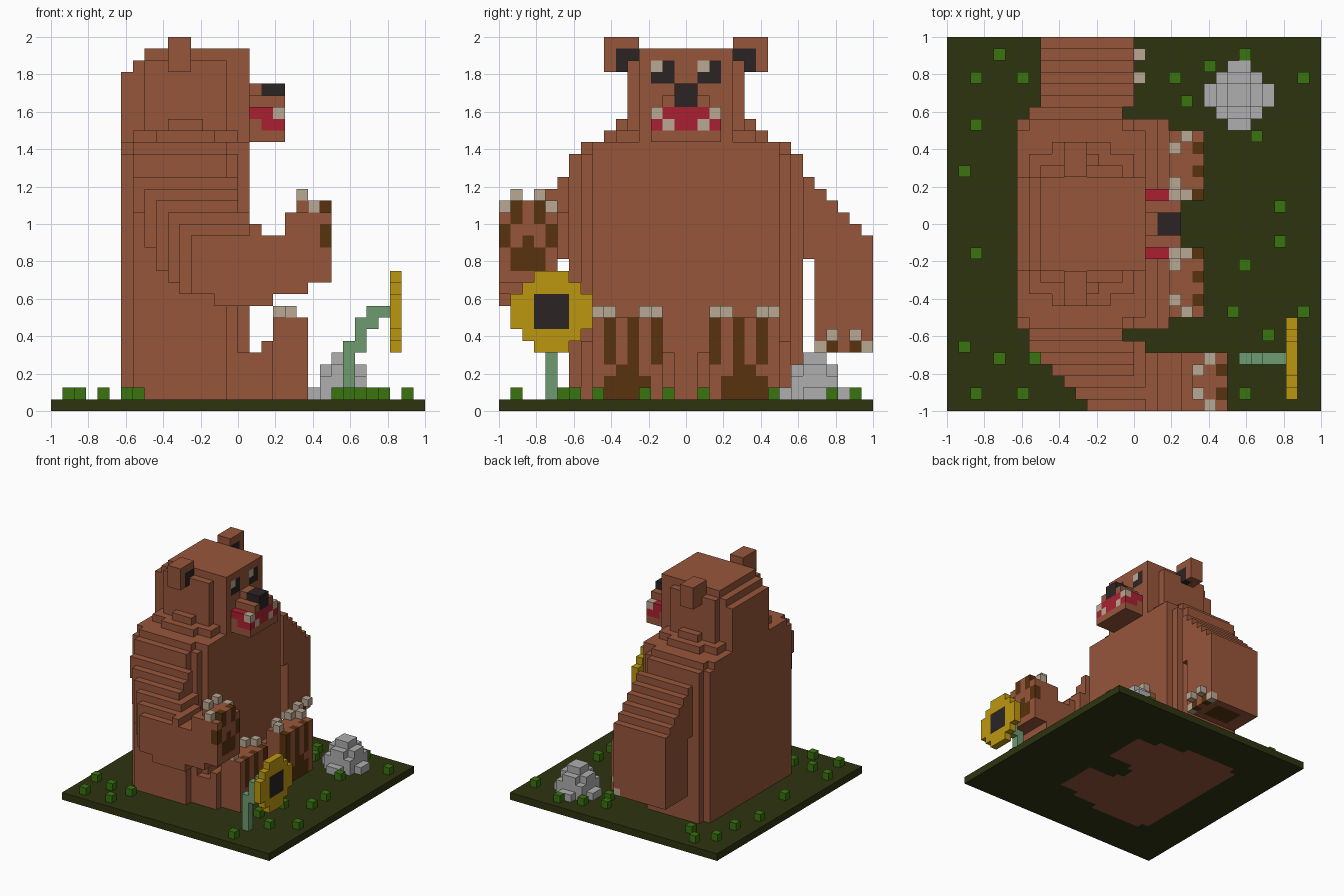
import bpy
import bmesh

cube = bpy.data.objects.get("Cube")
if cube:
    bpy.data.objects.remove(cube, do_unlink=True)

S = 2 / 32  # block size


def linear(c):
    c /= 255
    return c / 12.92 if c <= 0.04045 else ((c + 0.055) / 1.055) ** 2.4


def make_material(name, rgb):
    m = bpy.data.materials.new(name)
    col = [linear(c) for c in rgb] + [1]
    m.use_nodes = True
    m.diffuse_color = col
    m.node_tree.nodes["Principled BSDF"].inputs["Base Color"].default_value = col
    return m


MATS = {name: make_material(name, rgb) for name, rgb in {
    "brown_fur": (151, 86, 59), "near_black": (44, 36, 36),
    "bone": (186, 168, 147), "dark_pad": (88, 50, 14),
    "red": (170, 32, 48), "yellow": (188, 151, 16),
    "stem_green": (110, 155, 112), "stone_grey": (175, 175, 175),
    "dark_grass": (46, 52, 16), "bright_grass": (58, 115, 16)}.items()}

blocks = {}  # block position -> (part, colour); later fills overwrite earlier ones


def box(part, mat, i0, i1, j0, j1, k0, k1):
    """Fill a box of blocks; the upper limits are exclusive."""
    for i in range(i0, i1):
        for j in range(j0, j1):
            for k in range(k0, k1):
                blocks[i, j, k] = (part, mat)


def dot(part, mat, i, j, k):
    box(part, mat, i, i + 1, j, j + 1, k, k + 1)


def pair(part, mat, i0, i1, j0, j1, k0, k1):
    """Fill a box and its mirror image across y = 0."""
    box("left_" + part, mat, i0, i1, j0, j1, k0, k1)
    box("right_" + part, mat, i0, i1, 32 - j1, 32 - j0, k0, k1)


FUR, DARK, BONE, PAD = "brown_fur", "near_black", "bone", "dark_pad"

# Ground plate
box("ground", "dark_grass", 0, 32, 0, 32, 0, 1)

# Grass tufts
for i, j in [(4, 30), (2, 28), (6, 28), (2, 24), (1, 20), (2, 13), (1, 5), (4, 4),
             (7, 4), (2, 1), (6, 1), (25, 30), (30, 28), (19, 28), (22, 29),
             (20, 26), (26, 23), (28, 17), (28, 14), (25, 12), (24, 8), (30, 8),
             (27, 6), (25, 1)]:
    dot("grass_tufts", "bright_grass", i, j, 1)

# Torso with rounded corners, then the shoulder slope: half width, x range, z range
for h, i0, i1, k0, k1 in [(10, 7, 15, 0, 22), (9, 6, 16, 0, 22), (8, 6, 17, 0, 22),
                          (9, 7, 15, 22, 23), (8, 6, 17, 22, 23),
                          (7, 9, 14, 23, 24), (6, 7, 16, 23, 24), (6, 10, 13, 24, 25)]:
    box("torso", FUR, i0, i1, 16 - h, 16 + h, k0, k1)

# Head
box("head", FUR, 8, 15, 11, 21, 23, 30)
box("head", FUR, 6, 17, 12, 20, 23, 29)
box("head", FUR, 7, 17, 12, 20, 29, 30)
box("head", FUR, 8, 17, 12, 20, 30, 31)

# Eyes with a highlight block
for j, shine in ((13, 13), (17, 17)):
    box("eyes", DARK, 16, 17, j, j + 2, 28, 30)
    dot("eyes", BONE, 16, shine, 29)

# Ears
pair("ear", FUR, 10, 12, 20, 23, 29, 32)
pair("ear", DARK, 11, 12, 20, 22, 30, 31)
pair("ear", DARK, 11, 12, 21, 22, 29, 30)
box("head", FUR, 10, 12, 11, 21, 29, 30)

# Muzzle, mouth, teeth and nose
box("muzzle", FUR, 17, 20, 13, 19, 23, 26)
box("muzzle", FUR, 17, 20, 14, 18, 26, 27)
box("muzzle", FUR, 17, 20, 15, 17, 27, 28)
box("mouth", "red", 17, 20, 13, 19, 25, 26)
box("mouth", "red", 18, 20, 13, 19, 24, 25)
for j, k in ((13, 25), (18, 25), (14, 24), (17, 24)):
    dot("teeth", BONE, 19, j, k)
box("nose", DARK, 18, 20, 15, 17, 27, 28)
box("nose", DARK, 19, 20, 15, 17, 26, 27)

# Legs and feet
pair("leg", FUR, 16, 18, 17, 25, 0, 5)
pair("leg", FUR, 18, 19, 18, 25, 0, 6)
pair("foot", FUR, 19, 22, 18, 24, 0, 8)
for j in (18, 20, 22):
    pair("foot", PAD, 21, 22, j, j + 1, 4, 8)
pair("foot", PAD, 21, 22, 20, 22, 3, 4)
pair("foot", PAD, 21, 22, 19, 23, 1, 3)
for i, j in ((19, 22), (20, 23), (19, 19), (20, 18)):
    pair("foot_claws", BONE, i, i + 1, j, j + 1, 8, 9)

# Upper arms: each layer outward is lower, the right one also starts further forward
for j in range(6):
    top = 15 + j
    for i in range(12 - j, 17):
        under = {7: 17, 8: 14, 9: 12, 10: 11, 11: 10, 12: 10, 13: 10}.get(i, 9)
        if j == 5:
            under = max(under, 13)
        box("right_arm", FUR, i, i + 1, j, j + 1, under, top if i < 16 else min(top, 17))
    box("left_arm", FUR, 8, 16, 31 - j, 32 - j, 13 if j == 5 else 5, top)

# Raised right forearm and paw
box("right_forearm", FUR, 17, 18, 0, 5, 9, 16)
box("right_forearm", FUR, 18, 19, 0, 5, 9, 15)
box("right_forearm", FUR, 19, 20, 0, 5, 10, 15)
box("right_paw", FUR, 20, 22, 0, 5, 10, 17)
box("right_paw", FUR, 22, 24, 0, 5, 11, 17)
box("right_paw", FUR, 21, 24, 1, 4, 17, 18)
for j in (1, 3):
    box("right_paw", PAD, 23, 24, j, j + 1, 16, 18)
    dot("right_paw_claws", BONE, 21, j, 18)
for j in (0, 4):
    box("right_paw", PAD, 23, 24, j, j + 1, 14, 16)
    dot("right_paw_claws", BONE, 22, j, 17)
box("right_paw", PAD, 23, 24, 1, 4, 12, 14)
dot("right_paw", PAD, 23, 2, 14)

# Hanging left paw
box("left_arm", PAD, 10, 14, 28, 31, 5, 6)
for j in (28, 30):
    dot("left_arm", PAD, 15, j, 5)
    dot("left_paw_claws", BONE, 16, j, 6)
for j in (27, 31):
    dot("left_paw_claws", BONE, 15, j, 5)

# Flower with stepped stem
for i, k0, k1 in ((25, 1, 6), (26, 5, 8), (27, 7, 9), (28, 8, 9)):
    box("flower_stem", "stem_green", i, i + 1, 4, 5, k0, k1)
for j in range(-3, 4):
    for k in range(-3, 4):
        if j * j + k * k <= 10:
            dot("flower_petals", "yellow", 29, 4 + j, 8 + k)
box("flower_centre", DARK, 29, 30, 3, 6, 7, 10)

# Rock in shrinking round layers
for k, limit in enumerate((7, 5, 3, 1), start=1):
    for i in range(22, 28):
        for j in range(24, 30):
            if (i - 24.5) ** 2 + (j - 26.5) ** 2 <= limit:
                dot("rock", "stone_grey", i, j, k)

# Block faces: outward direction and corners in outward winding
SIDES = []
for axis in range(3):
    u, v = (axis + 1) % 3, (axis + 2) % 3
    for sign in (0, 1):
        loop = [(0, 0), (1, 0), (1, 1), (0, 1)]
        corners = []
        for a, b in (loop if sign else loop[::-1]):
            c = [0, 0, 0]
            c[axis], c[u], c[v] = sign, a, b
            corners.append(c)
        step = [0, 0, 0]
        step[axis] = 2 * sign - 1
        SIDES.append((step, corners))


def build_part(part):
    """Make one object from the exposed faces of a part's blocks."""
    bm = bmesh.new()
    verts, slots = {}, []
    for (i, j, k), (owner, mat) in blocks.items():
        if owner != part:
            continue
        if mat not in slots:
            slots.append(mat)
        for (dx, dy, dz), corners in SIDES:
            if (i + dx, j + dy, k + dz) in blocks:
                continue
            face = []
            for a, b, c in corners:
                p = (i + a, j + b, k + c)
                if p not in verts:
                    verts[p] = bm.verts.new((p[0] * S - 1, p[1] * S - 1, p[2] * S))
                face.append(verts[p])
            bm.faces.new(face).material_index = slots.index(mat)
    mesh = bpy.data.meshes.new(part)
    bm.to_mesh(mesh)
    bm.free()
    for mat in slots:
        mesh.materials.append(MATS[mat])
    bpy.context.collection.objects.link(bpy.data.objects.new(part, mesh))


for part in sorted({owner for owner, _ in blocks.values()}):
    build_part(part)
